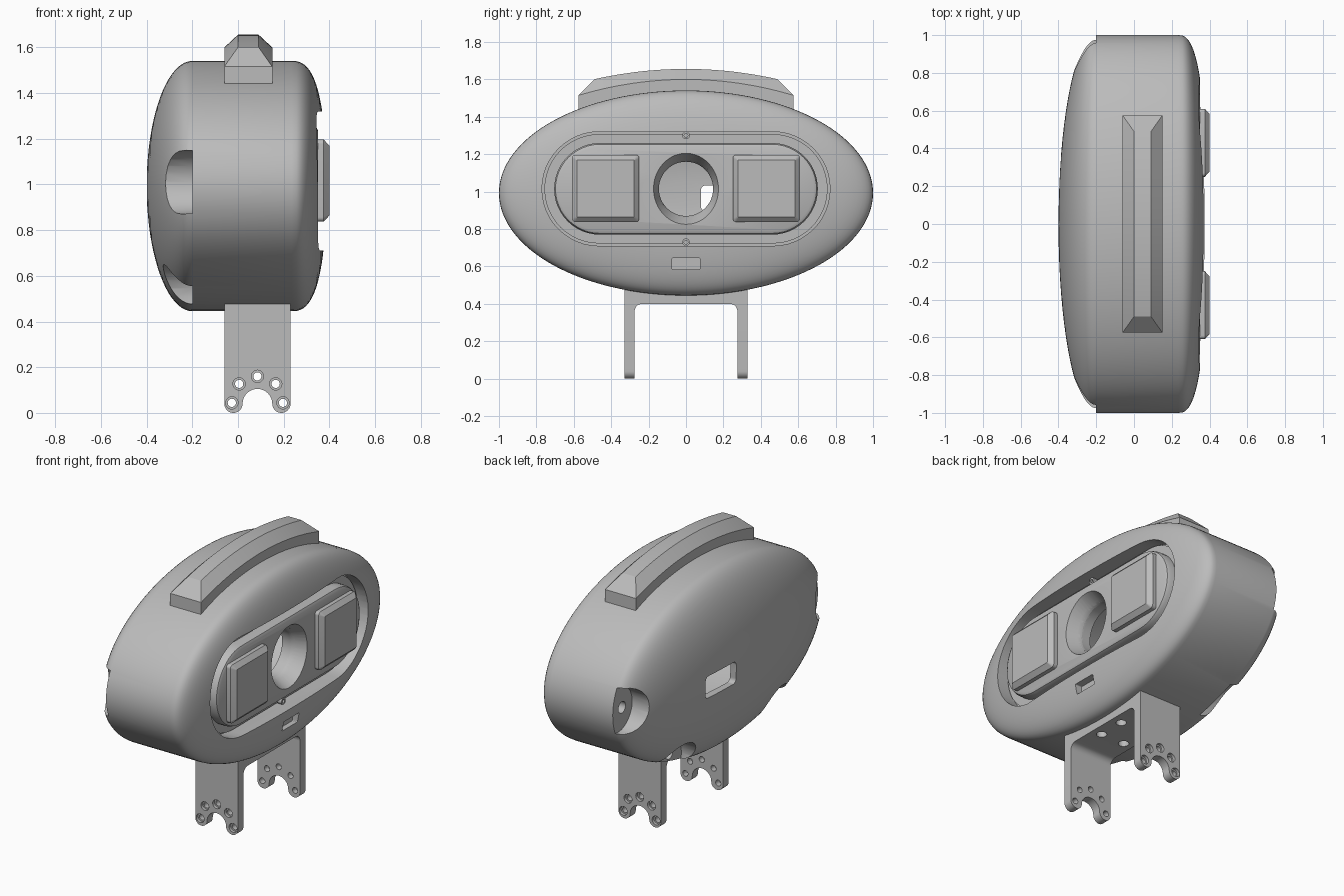
import bpy, bmesh
from math import sin, cos, pi, radians
from mathutils import Vector

if "Cube" in bpy.data.objects:
    bpy.data.objects.remove(bpy.data.objects["Cube"])

grey = bpy.data.materials.new("plain grey")
grey.use_nodes = True
grey.diffuse_color = (0.5, 0.5, 0.5, 1)
grey.node_tree.nodes["Principled BSDF"].inputs["Base Color"].default_value = grey.diffuse_color

HEAD_Z, FACE_Z = 0.993, 1.015


def loft(name, rings):
    """Skin a list of equal-length point rings and cap both ends."""
    bm = bmesh.new()
    rows = [[bm.verts.new(p) for p in ring] for ring in rings]
    n = len(rows[0])
    for a, b in zip(rows, rows[1:]):
        for i in range(n):
            j = (i + 1) % n
            bm.faces.new((a[i], a[j], b[j], b[i]))
    bm.faces.new(rows[0])
    bm.faces.new(rows[-1])
    bmesh.ops.recalc_face_normals(bm, faces=bm.faces)
    mesh = bpy.data.meshes.new(name)
    bm.to_mesh(mesh)
    bm.free()
    mesh.materials.append(grey)
    obj = bpy.data.objects.new(name, mesh)
    bpy.context.collection.objects.link(obj)
    return obj


def activate(obj):
    bpy.ops.object.select_all(action='DESELECT')
    obj.select_set(True)
    bpy.context.view_layer.objects.active = obj


def cut(obj, cutter):
    """Subtract a cutter, then discard it."""
    cutter.hide_render = True
    mod = obj.modifiers.new("cut", 'BOOLEAN')
    mod.operation, mod.solver, mod.object = 'DIFFERENCE', 'EXACT', cutter
    activate(obj)
    bpy.ops.object.modifier_apply(modifier=mod.name)
    bpy.data.objects.remove(cutter)


def smooth(obj, angle=30):
    activate(obj)
    bpy.ops.object.shade_smooth_by_angle(angle=radians(angle))


def arc(cx, cy, r, start, end, n=16):
    return [(cx + r * cos(radians(start + (end - start) * i / n)),
             cy + r * sin(radians(start + (end - start) * i / n))) for i in range(n + 1)]


def ellipse(x, y, z, ry, rz, n=32):
    return [(x, y + ry * cos(2 * pi * i / n), z + rz * sin(2 * pi * i / n)) for i in range(n)]


def head_ring(x, s):
    return ellipse(x, 0, HEAD_Z, s, 0.548 * s, 128)


def stadium(x, half, r):
    pts = arc(half - r, FACE_Z, r, -90, 90, 24) + arc(r - half, FACE_Z, r, 90, 270, 24)
    return [(x, y, z) for y, z in pts]


def rounded_rect(x, y, z, hy, hz, r):
    pts = []
    for k, (sy, sz) in enumerate([(1, 1), (-1, 1), (-1, -1), (1, -1)]):
        pts += arc(y + sy * (hy - r), z + sz * (hz - r), r, 90 * k, 90 * k + 90, 6)
    return [(x, a, b) for a, b in pts]


def rod(axis, centre, r, start, end):
    """Cylindrical cutter along an axis; centre gives the other two coordinates."""
    rings = []
    for t in (start, end):
        ring = []
        for u, v in arc(centre[0], centre[1], r, 0, 345, 23):
            p = [u, v]
            p.insert("xyz".index(axis), t)
            ring.append(p)
        rings.append(ring)
    return loft("hole_cutter", rings)


def sight_cutter():
    return loft("sight_cutter", [ellipse(0.37, 0, FACE_Z, 0.18, 0.2, 48),
                                 ellipse(0.26, 0, FACE_Z, 0.145, 0.145, 48),
                                 ellipse(0.1, 0, FACE_Z, 0.145, 0.145, 48)])


# Head shell: domed back, straight wall, softly rounded face
steps = 20
rings = []
for i in range(1, steps + 1):
    t = pi / 2 * i / steps
    rings.append(head_ring(-0.2 - 0.2 * cos(t), sin(t)))
for i in range(steps):
    t = pi / 2 * i / steps
    rings.append(head_ring(0.235 + 0.15 * sin(t) ** (2 / 2.6), cos(t) ** (2 / 2.6)))
head = loft("head_shell", rings)

# Hollow inside
rings = [head_ring(-0.2 - 0.16 * cos(pi / 2 * i / 10), 0.74 * sin(pi / 2 * i / 10)) for i in range(1, 11)]
cut(head, loft("cavity_cutter", rings + [head_ring(0.2, 0.74)]))

# Face recess, sight hole, sensor slot and rear cable opening
cut(head, loft("recess_cutter", [stadium(0.26, 0.77, 0.305), stadium(0.6, 0.77, 0.305)]))
cut(head, sight_cutter())
cut(head, loft("slot_cutter", [rounded_rect(x, 0, 0.615, 0.075, 0.03, 0.005) for x in (0.32, 0.6)]))
cut(head, loft("cable_cutter", [rounded_rect(x, 0.22, 0.965, 0.14, 0.068, 0.025) for x in (-0.6, -0.3)]))

# Screw pockets in the back
for side in (-1, 1):
    for y, z, hole_y, hole_z in [(0.95, 1.01, 0.91, 1.01), (0.47, 0.51, 0.45, 0.55)]:
        cut(head, rod("x", (side * y, z), 0.14, -0.2, -0.6))
        cut(head, rod("x", (side * hole_y, hole_z), 0.035, -0.08, -0.3))
smooth(head)

# Face backing plate and raised panel
plate = loft("face_plate", [stadium(0.25, 0.757, 0.292), stadium(0.285, 0.757, 0.292)])
panel = loft("face_panel", [stadium(0.27, 0.705, 0.245), stadium(0.325, 0.705, 0.245),
                            stadium(0.342, 0.698, 0.238), stadium(0.35, 0.682, 0.222)])
for part in (plate, panel):
    cut(part, sight_cutter())
    smooth(part)

# Small pegs at the top and bottom of the plate
for label, z in (("upper", 1.3), ("lower", 0.73)):
    peg = rod("x", (0, z), 0.02, 0.26, 0.31)
    peg.name = label + "_peg"
    cut(peg, rod("x", (0, z), 0.01, 0.29, 0.4))
    smooth(peg)

# Square eyes with chamfered fronts
for label, side in (("right", -1), ("left", 1)):
    eye = loft(label + "_eye", [rounded_rect(x, side * 0.43, 1.017, h, h, r)
                                for x, h, r in [(0.33, 0.18, 0.02), (0.375, 0.18, 0.02), (0.4, 0.153, 0.004)]])
    smooth(eye, 20)

# Curved top ridge with sloped sides and ends
rings = []
for i in range(-25, 26):
    y = 0.49 * i / 24 if abs(i) < 25 else 0.575 * i / 25
    shoulder = 1.6 - 0.085 * (y / 0.575) ** 2
    end = abs(i) == 25
    top = shoulder if end else 1.655 - 0.055 * (y / 0.49) ** 2
    lo, hi = (-0.06, 0.15) if end else (0.0, 0.09)
    outline = [(-0.06, 1.44), (0.15, 1.44), (0.15, shoulder), (hi, top + 0.001), (lo, top + 0.001), (-0.06, shoulder)]
    rings.append([(x, y, z) for x, z in outline])
smooth(loft("top_ridge", rings), 15)

# Mounting bracket crossbar with filleted inner corners
bar = [(-0.33, 0.36), (-0.33, 0.48), (0.33, 0.48), (0.33, 0.36)]
bar += arc(0.235, 0.36, 0.04, 0, 90, 8) + arc(-0.235, 0.36, 0.04, 90, 180, 8)
crossbar = loft("bracket_crossbar", [[(x, y, z) for y, z in bar] for x in (-0.06, 0.23)])
for dx in (-0.08, 0.08):
    for dy in (-0.085, 0.085):
        cut(crossbar, rod("z", (0.085 + dx, dy), 0.03, 0.3, 0.46))
smooth(crossbar)

# Forked bracket legs with counterbored screw holes
fork = [(-0.06, 0.36)] + arc(-0.02, 0.04, 0.04, 180, 360) + arc(0.085, 0.04, 0.065, 180, 0)[1:-1]
fork += arc(0.19, 0.04, 0.04, 180, 360) + [(0.23, 0.36)]
for label, side in (("front", -1), ("back", 1)):
    leg = loft(label + "_bracket_leg", [[(x, side * y, z) for x, z in fork] for y in (0.275, 0.33)])
    for dx, z in [(-0.112, 0.044), (0.112, 0.044), (-0.08, 0.127), (0.08, 0.127), (0, 0.16)]:
        cut(leg, rod("y", (0.085 + dx, z), 0.018, side * 0.2, side * 0.4))
        cut(leg, rod("y", (0.085 + dx, z), 0.027, side * 0.312, side * 0.4))
    smooth(leg)
